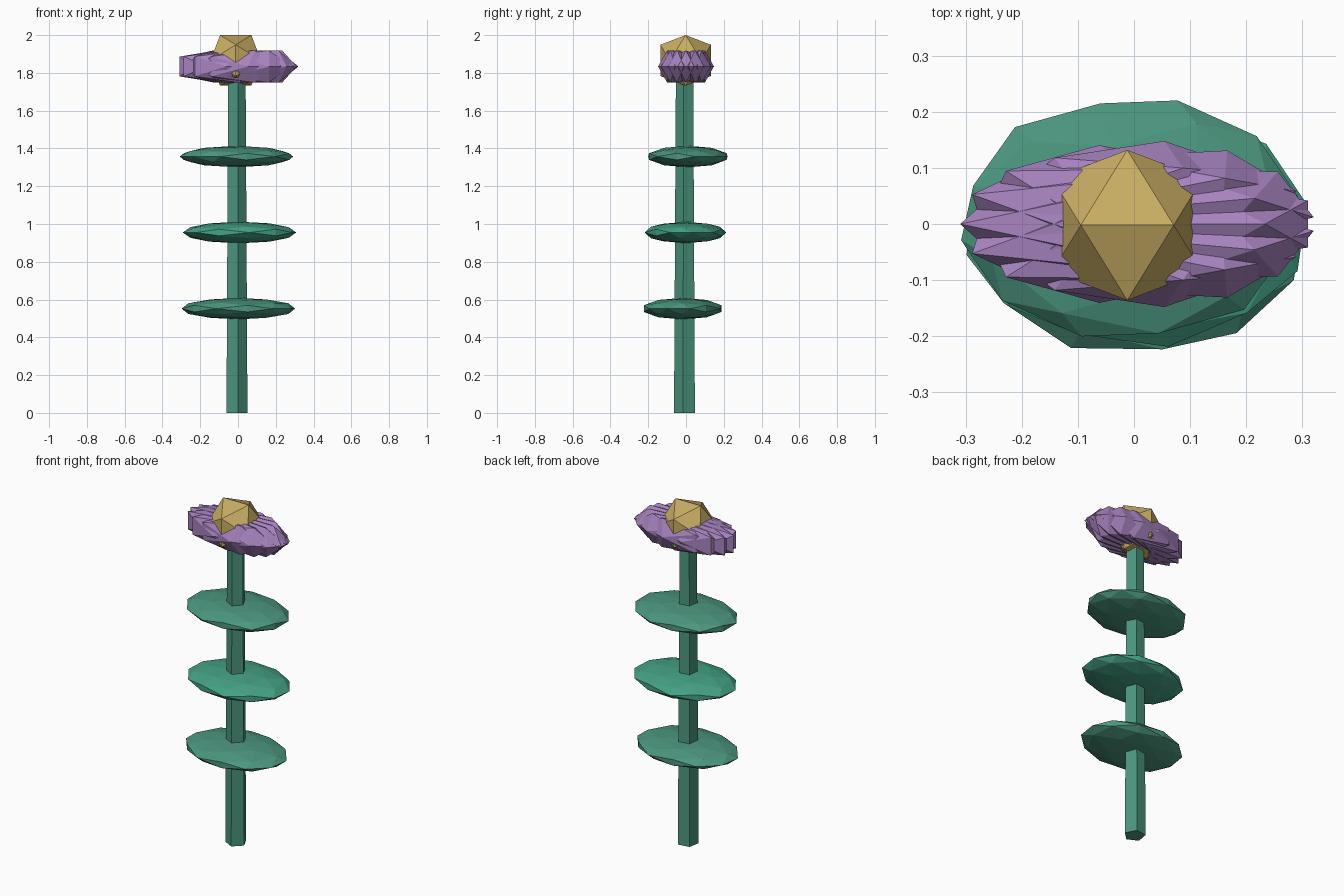
import bpy, bmesh, math
from itertools import combinations
from mathutils import Matrix, Vector

if "Cube" in bpy.data.objects:
    bpy.data.objects.remove(bpy.data.objects["Cube"])

PHI = (1 + 5 ** 0.5) / 2


def material(name, rgb):
    m = bpy.data.materials.new(name)
    m.diffuse_color = (*rgb, 1)
    m.use_nodes = True
    m.node_tree.nodes["Principled BSDF"].inputs["Base Color"].default_value = m.diffuse_color
    return m


GREEN = material("stem_green", (0.070, 0.305, 0.210))
LEAF = material("leaf_green", (0.058, 0.360, 0.235))
PURPLE = material("petal_purple", (0.386, 0.227, 0.521))
GOLD = material("centre_gold", (0.578, 0.418, 0.125))


def finish(name, bm, mat):
    bmesh.ops.recalc_face_normals(bm, faces=bm.faces)
    me = bpy.data.meshes.new(name)
    bm.to_mesh(me)
    bm.free()
    me.materials.append(mat)
    ob = bpy.data.objects.new(name, me)
    bpy.context.collection.objects.link(ob)
    return ob


def ico_points(fine):
    """Unit icosahedron with an x-aligned edge on top, optionally split once."""
    pts = []
    for s in (-1, 1):
        for t in (-PHI, PHI):
            pts += [Vector((s, 0, t)), Vector((0, t, s)), Vector((t, s, 0))]
    if fine:
        pts += [(a + b) / 2 for a, b in combinations(pts, 2) if (a - b).length < 2.1]
    return [p.normalized() for p in pts]


def ico(name, centre, radii, mat, yaw=0.0, fine=False):
    # turned about z first, then stretched along the world axes
    xf = Matrix.Translation(centre) @ Matrix.Diagonal((*radii, 1)) @ Matrix.Rotation(yaw, 4, 'Z')
    bm = bmesh.new()
    for p in ico_points(fine):
        bm.verts.new(xf @ p)
    bmesh.ops.convex_hull(bm, input=bm.verts[:])
    return finish(name, bm, mat)


# Stem: tapered five-sided rod, one edge facing the front
bm = bmesh.new()
bmesh.ops.create_cone(bm, cap_ends=True, segments=5, radius1=0.059, radius2=0.049, depth=1.8,
                      matrix=Matrix.Translation((-0.008, -0.005, 0.9))
                      @ Matrix.Rotation(math.radians(188), 4, 'Z'))
finish("stem", bm, GREEN)

# Leaves: three flattened discs along the stem
for i, (x, y, z, yaw, mat) in enumerate([(0.002, -0.018, 0.552, -22, GREEN),
                                         (0.008, -0.003, 0.955, 10, LEAF),
                                         (-0.008, 0.01, 1.357, 42, GREEN)]):
    ico(f"leaf_{i + 1}", (x, y, z), (0.305, 0.219, 0.057), mat, math.radians(yaw), True)

# Petals: ring of long, flat crystals
COUNT = 12
for i in range(COUNT):
    a = math.tau * i / COUNT
    ico(f"petal_{i + 1}", (0.11 * math.cos(a), 0.07 * math.sin(a), 1.834),
        (0.235, 0.08, 0.1), PURPLE, a / 2)

# Flower centre
ico("flower_centre", (-0.012, -0.002, 1.866), (0.1575,) * 3, GOLD)
